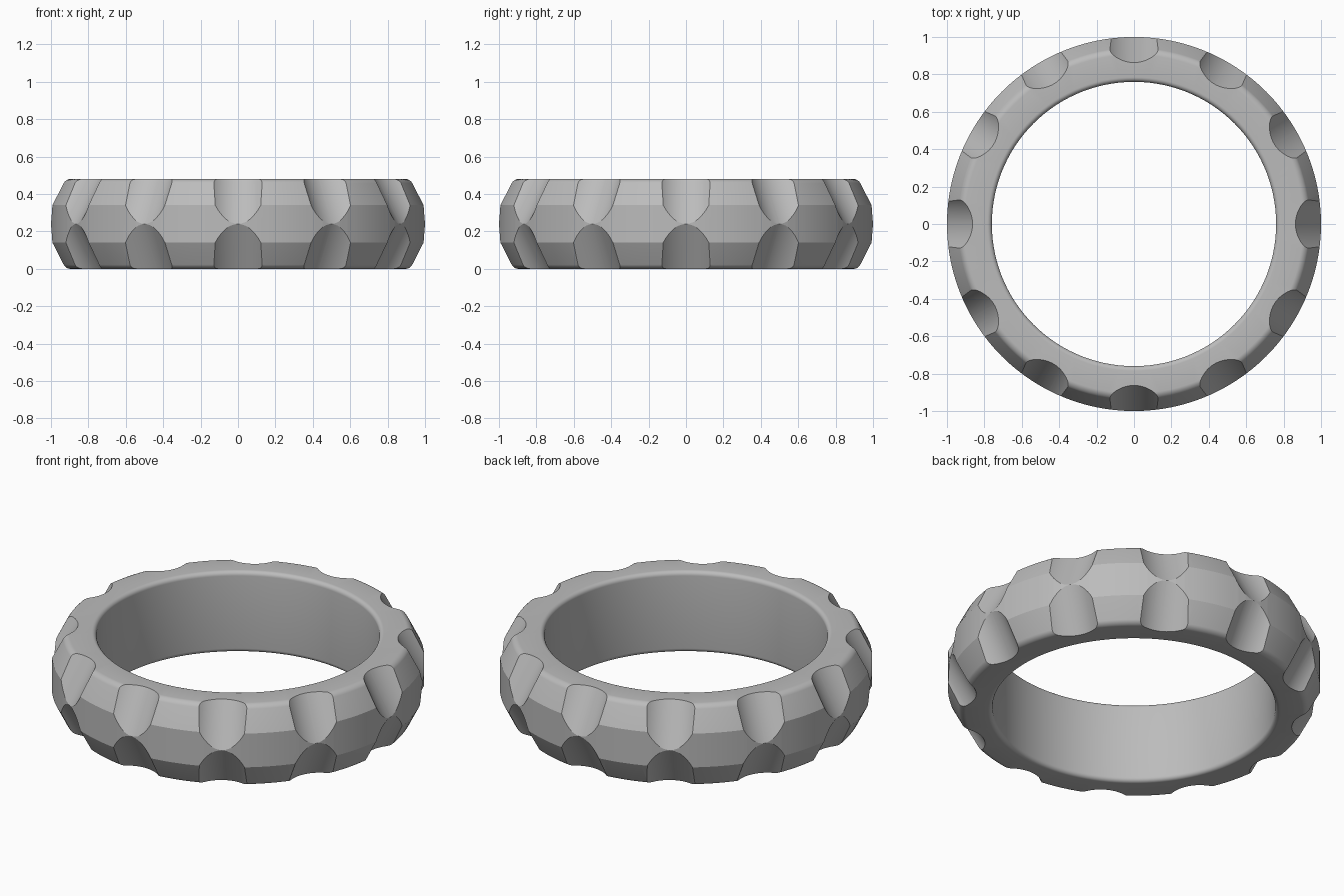
import bpy, bmesh, math
from mathutils import Matrix, Vector

cube = bpy.data.objects.get("Cube")
if cube:
    bpy.data.objects.remove(cube, do_unlink=True)

HEIGHT, INNER, OUTER, RIM = 0.48, 0.76, 1.0, 0.93
MID = HEIGHT / 2
NOTCHES = 12

grey = bpy.data.materials.new("satin_grey")
grey.use_nodes = True
grey.diffuse_color = (0.5, 0.5, 0.5, 1)
grey.node_tree.nodes["Principled BSDF"].inputs["Base Color"].default_value = (0.5, 0.5, 0.5, 1)


def make_object(name, bm):
    bmesh.ops.recalc_face_normals(bm, faces=bm.faces)
    mesh = bpy.data.meshes.new(name)
    bm.to_mesh(mesh)
    bm.free()
    mesh.materials.append(grey)
    obj = bpy.data.objects.new(name, mesh)
    bpy.context.collection.objects.link(obj)
    return obj


# Ring body: chamfered profile spun round z, with rounded rims
profile = [(INNER, 0), (RIM, 0), (OUTER, 0.14), (OUTER, 0.34),
           (RIM, HEIGHT), (INNER, HEIGHT)]
bm = bmesh.new()
verts = [bm.verts.new((r, 0, z)) for r, z in profile]
edges = [bm.edges.new((verts[i], verts[i - 1])) for i in range(len(verts))]
bmesh.ops.spin(bm, geom=verts + edges, cent=(0, 0, 0), axis=(0, 0, 1),
               angle=math.tau, steps=120, use_duplicate=False)
bmesh.ops.remove_doubles(bm, verts=bm.verts, dist=1e-4)
bmesh.ops.recalc_face_normals(bm, faces=bm.faces)
rims = []
for e in bm.edges:
    a, b = e.verts
    level = abs(a.co.z - b.co.z) < 1e-4
    same_radius = abs(a.co.xy.length - b.co.xy.length) < 1e-3
    if level and same_radius and abs(abs(a.co.z - MID) - MID) < 1e-4:
        rims.append(e)
bmesh.ops.bevel(bm, geom=rims, offset=0.025, segments=6, profile=0.5, affect='EDGES')
ring = make_object("ring_band", bm)


# Scoops: tilted cylinders whose inner edge runs from the rim to mid height
def scoop_cutters(name, side):
    radius = 0.195
    top, tip = Vector((0.863, 0, MID)), Vector((OUTER, 0, 0))
    along = (top - tip).normalized()
    outward = Vector((along.z, 0, -along.x))
    centre = (top + tip) / 2 + outward * radius
    tilt = Matrix.Translation(centre) @ along.to_track_quat('Z', 'Y').to_matrix().to_4x4()
    bm = bmesh.new()
    for i in range(NOTCHES):
        turn = Matrix.Rotation(math.tau * i / NOTCHES, 4, 'Z')
        flip = Matrix.Diagonal((1, 1, side, 1))
        bmesh.ops.create_cone(bm, cap_ends=True, segments=96, radius1=radius,
                              radius2=radius, depth=0.8,
                              matrix=Matrix.Translation((0, 0, MID)) @ turn @ flip @ tilt)
    return make_object(name, bm)


bpy.context.view_layer.objects.active = ring
for name, side in (("upper_scoops", 1), ("lower_scoops", -1)):
    cutter = scoop_cutters(name, side)
    cutter.hide_render = True
    mod = ring.modifiers.new(name, 'BOOLEAN')
    mod.operation = 'DIFFERENCE'
    mod.solver = 'EXACT'
    mod.object = cutter
    bpy.ops.object.modifier_apply(modifier=mod.name)
    bpy.data.objects.remove(cutter, do_unlink=True)

# Smooth curves, crisp chamfer and scoop edges
bpy.ops.object.select_all(action='DESELECT')
ring.select_set(True)
bpy.ops.object.shade_smooth_by_angle(angle=math.radians(20))
